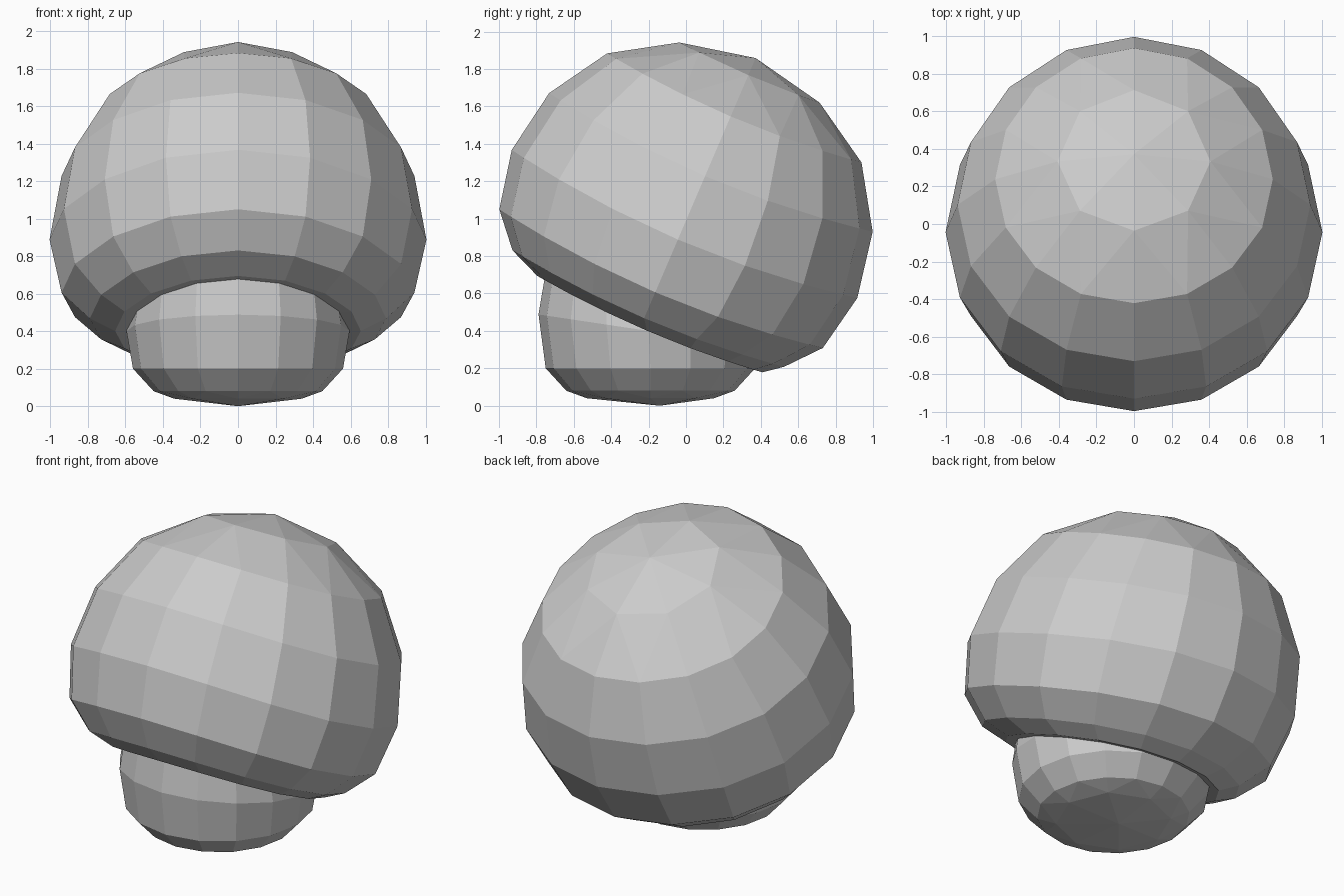
import bpy, bmesh
from math import sin, cos, pi, radians

if "Cube" in bpy.data.objects:
    bpy.data.objects.remove(bpy.data.objects["Cube"])


def ring(bm, n, r, cy, cz, tilt, sag=0.0):
    """Ring in a plane tilted backwards about x; the sides sag along the axis."""
    s, c = sin(tilt), cos(tilt)
    verts = []
    for i in range(n):
        a = 2 * pi * i / n
        x, p = r * sin(a), -r * cos(a)
        u = -sag * x * x
        verts.append(bm.verts.new((x, cy + p * c + u * s, cz - p * s + u * c)))
    return verts


def bridge(bm, a, b):
    """Join two rings with equal counts, or a ring to one with twice the sides."""
    n = len(a)
    for i in range(n):
        j = (i + 1) % n
        if len(b) == n:
            bm.faces.new((a[i], a[j], b[j], b[i]))
        else:
            l, m, r = b[2 * i], b[2 * i + 1], b[(2 * i + 2) % len(b)]
            bm.faces.new((a[i], m, l))
            bm.faces.new((a[i], a[j], m))
            bm.faces.new((a[j], r, m))


def make(name, pole, rings, close_end):
    """Pole fan, then rings in order, optionally closed at the last ring."""
    bm = bmesh.new()
    loops = [ring(bm, *r) for r in rings]
    tip = bm.verts.new(pole)
    first = loops[0]
    for i in range(len(first)):
        bm.faces.new((tip, first[i], first[(i + 1) % len(first)]))
    for a, b in zip(loops, loops[1:]):
        bridge(bm, a, b)
    if close_end:
        bm.faces.new(loops[-1])
    bmesh.ops.recalc_face_normals(bm, faces=bm.faces)
    mesh = bpy.data.meshes.new(name)
    bm.to_mesh(mesh)
    bm.free()
    ob = bpy.data.objects.new(name, mesh)
    bpy.context.collection.objects.link(ob)
    return ob


# Tilted round cap: (sides, radius, height along axis, shift across axis)
T = radians(23.2)
S, C = sin(T), cos(T)
profile = [
    (8, 0.408, 0.861, 0.0),
    (16, 0.74, 0.655, 0.0),
    (16, 0.941, 0.338, 0.0),
    (16, 1.005, -0.02, 0.0),
    (16, 0.941, -0.338, 0.0),
    (16, 0.79, -0.512, 0.0),
    (16, 0.655, -0.585, 0.04),
    (16, 0.575, -0.585, 0.035),
    (16, 0.52, -0.45, 0.03),
]
cap_rings = [(n, r, u * S + p * C, 0.99 + u * C - p * S, T, 0.09)
             for n, r, u, p in profile]
make("cap", (0, 0.945 * S, 0.99 + 0.945 * C), cap_rings, True)

# Short rounded stem, rising into the cap
make("stem", (0, -0.14, 0), [
    (8, 0.34, -0.19, 0.04, 0),
    (16, 0.45, -0.19, 0.08, 0),
    (16, 0.56, -0.19, 0.20, 0),
    (16, 0.595, -0.20, 0.40, radians(8.5)),
    (16, 0.565, -0.22, 0.53, radians(21)),
], True)
